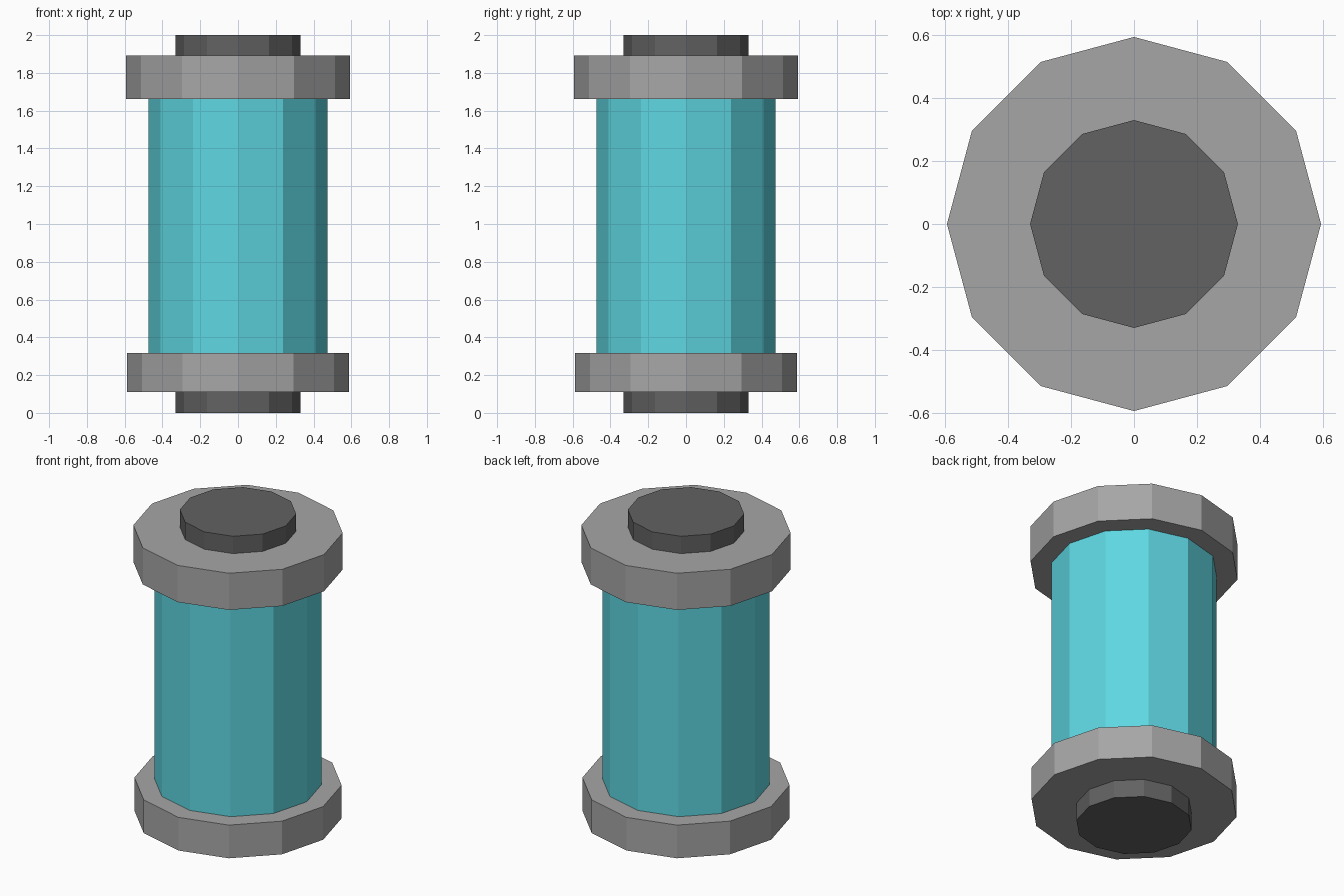
import bpy

if "Cube" in bpy.data.objects:
    bpy.data.objects.remove(bpy.data.objects["Cube"])


def srgb(r, g, b):
    """8-bit display colour to linear RGBA."""
    def lin(c):
        c /= 255
        return c / 12.92 if c <= 0.04045 else ((c + 0.055) / 1.055) ** 2.4
    return (lin(r), lin(g), lin(b), 1.0)


def material(name, colour):
    m = bpy.data.materials.new(name)
    m.diffuse_color = colour
    m.use_nodes = True
    m.node_tree.nodes["Principled BSDF"].inputs["Base Color"].default_value = m.diffuse_color
    return m


dark = material("dark grey", srgb(98, 98, 98))
grey = material("mid grey", srgb(166, 166, 166))
teal = material("teal", srgb(94, 215, 226))


def disc(name, radius, z0, z1, mat):
    """Twelve-sided flat-shaded prism between two heights."""
    bpy.ops.mesh.primitive_cylinder_add(
        vertices=12, radius=radius, depth=z1 - z0, location=(0, 0, (z0 + z1) / 2))
    ob = bpy.context.object
    ob.name = name
    ob.data.materials.append(mat)
    return ob


# Stack from the ground up
disc("bottom_cap", 0.33, 0.0, 0.111, dark)
disc("lower_collar", 0.588, 0.111, 0.318, grey)
disc("tube", 0.475, 0.318, 1.663, teal)
disc("upper_collar", 0.594, 1.663, 1.892, grey)
disc("top_cap", 0.33, 1.892, 2.0, dark)
